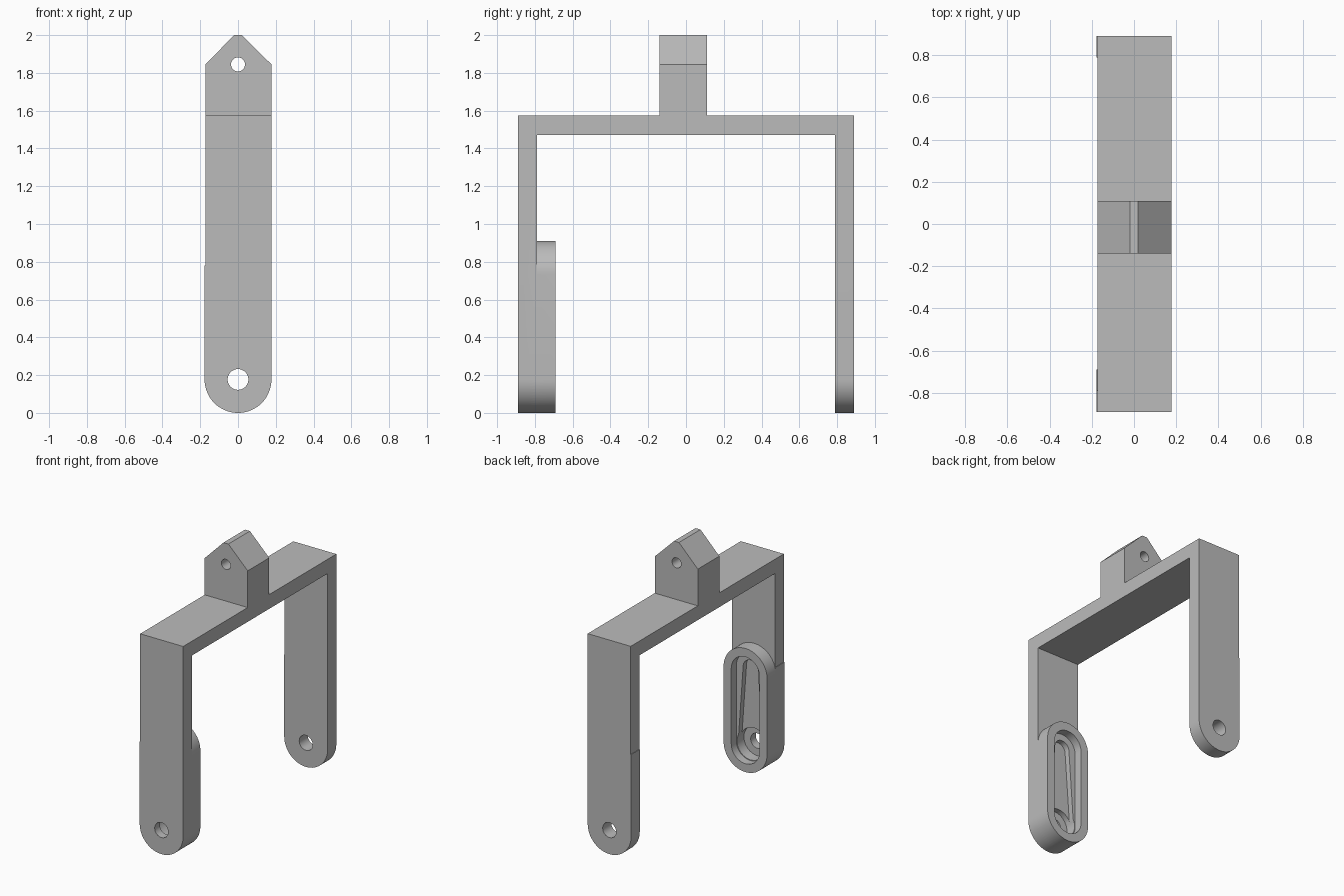
import bpy, bmesh, math
from mathutils import Vector

cube = bpy.data.objects.get("Cube")
if cube:
    bpy.data.objects.remove(cube, do_unlink=True)

R = 0.177        # half width of the bracket and radius of its rounded ends
PIVOT = 0.177    # height of the pivot holes
TIP = 1.845      # height of the lug hole and shoulders

grey = bpy.data.materials.new("plain grey")
grey.use_nodes = True
grey.diffuse_color = (0.5, 0.5, 0.5, 1)
grey.node_tree.nodes["Principled BSDF"].inputs["Base Color"].default_value = (0.5, 0.5, 0.5, 1)


def arc(r, z, start, end, n=32):
    """Points on an arc in the x-z plane, angles in degrees."""
    angles = [math.radians(start + (end - start) * i / n) for i in range(n + 1)]
    return [(r * math.cos(a), z + r * math.sin(a)) for a in angles]


def slot(r_low, z_low, r_high, z_high):
    """Long outline with two round ends, tapered when the radii differ."""
    lean = math.degrees(math.asin((r_low - r_high) / (z_high - z_low)))
    return arc(r_high, z_high, lean, 180 - lean) + arc(r_low, z_low, 180 - lean, 360 + lean)


def circle(r, z):
    return arc(r, z, 0, 360)[:-1]


def prism(name, outline, low, high, axis="y"):
    """Extrude an outline along y (points are x, z) or along x (points are y, z)."""
    bm = bmesh.new()
    place = (lambda a, b: (a, low, b)) if axis == "y" else (lambda a, b: (low, a, b))
    face = bm.faces.new([bm.verts.new(place(a, b)) for a, b in outline])
    grown = bmesh.ops.extrude_face_region(bm, geom=[face])
    shift = Vector((0, high - low, 0)) if axis == "y" else Vector((high - low, 0, 0))
    bmesh.ops.translate(bm, vec=shift, verts=[g for g in grown["geom"] if isinstance(g, bmesh.types.BMVert)])
    bmesh.ops.recalc_face_normals(bm, faces=bm.faces)
    mesh = bpy.data.meshes.new(name)
    bm.to_mesh(mesh)
    bm.free()
    mesh.materials.append(grey)
    obj = bpy.data.objects.new(name, mesh)
    bpy.context.collection.objects.link(obj)
    return obj


def combine(target, tool, operation):
    """Apply a boolean and remove the tool."""
    tool.hide_render = True
    mod = target.modifiers.new("combine", "BOOLEAN")
    mod.operation, mod.object, mod.solver = operation, tool, "EXACT"
    graph = bpy.context.evaluated_depsgraph_get()
    mesh = bpy.data.meshes.new_from_object(target.evaluated_get(graph))
    target.modifiers.clear()
    target.data = mesh
    bpy.data.objects.remove(tool, do_unlink=True)


# Fork frame with crossbeam and lug, as one side profile
side = [(-0.89, -0.1), (-0.79, -0.1), (-0.79, 1.47), (0.79, 1.47), (0.79, -0.1), (0.89, -0.1),
        (0.89, 1.575), (0.11, 1.575), (0.11, 2.1), (-0.14, 2.1), (-0.14, 1.575), (-0.89, 1.575)]
frame = prism("fork_bracket", side, -0.3, 0.3, "x")

# Front silhouette: round feet, faint step on one edge, pointed lug
inner = -R + 0.004
silhouette = arc(R, PIVOT, 180, 360) + [(R, TIP), (0.02, 2), (-0.02, 2), (inner, TIP),
                                        (inner, 0.78), (-R, 0.78)]
combine(frame, prism("silhouette", silhouette, -1, 1), "INTERSECT")

# Raised boss inside the front leg
combine(frame, prism("boss", slot(R, PIVOT, R, 0.733), -0.84, -0.69), "UNION")

# Stepped pocket: open slot, tapered arm recess, round hub recess
combine(frame, prism("slot_cut", slot(0.115, PIVOT, 0.115, 0.733), -0.75, -0.6), "DIFFERENCE")
combine(frame, prism("arm_cut", slot(0.1, PIVOT, 0.06, 0.74), -0.79, -0.6), "DIFFERENCE")
combine(frame, prism("hub_cut", circle(0.11, PIVOT), -0.83, -0.6), "DIFFERENCE")

# Pivot holes through both legs and the lug hole
combine(frame, prism("pivot_cut", circle(0.055, PIVOT), -1, 1), "DIFFERENCE")
combine(frame, prism("lug_cut", circle(0.037, TIP), -0.3, 0.3), "DIFFERENCE")

bpy.ops.object.select_all(action="DESELECT")
frame.select_set(True)
bpy.context.view_layer.objects.active = frame
bpy.ops.object.shade_smooth_by_angle(angle=math.radians(30))
